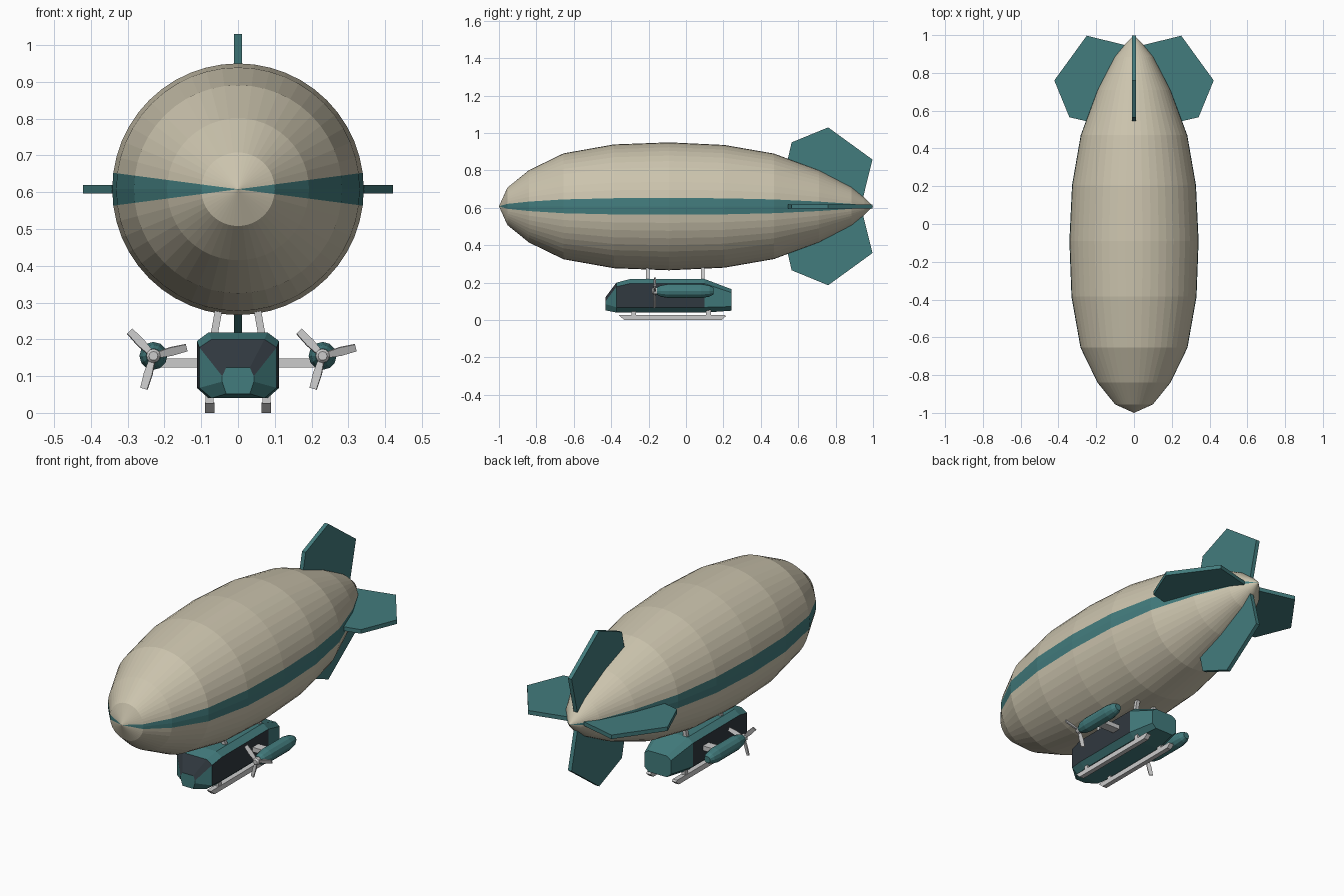
import bpy, bmesh, math
from mathutils import Vector, Matrix

if "Cube" in bpy.data.objects:
    bpy.data.objects.remove(bpy.data.objects["Cube"])


def material(name, rgb):
    m = bpy.data.materials.new(name)
    m.diffuse_color = (*rgb, 1)
    m.use_nodes = True
    m.node_tree.nodes["Principled BSDF"].inputs["Base Color"].default_value = m.diffuse_color
    return m


BEIGE = material("canvas", (0.60, 0.55, 0.42))
TEAL = material("teal", (0.055, 0.20, 0.205))
DARK = material("dark_glass", (0.03, 0.04, 0.05))


def loft(name, rings, mats=(), pick=None):
    """Join equal-length point rings; pick(row, column) gives the material slot."""
    bm = bmesh.new()
    rows = [[bm.verts.new(p) for p in r] for r in rings]
    n = len(rows[0])
    for i in range(len(rows) - 1):
        for j in range(n):
            k = (j + 1) % n
            f = bm.faces.new((rows[i][j], rows[i][k], rows[i + 1][k], rows[i + 1][j]))
            if pick:
                f.material_index = pick(i, j)
    bm.faces.new(rows[0])
    bm.faces.new(rows[-1])
    bmesh.ops.remove_doubles(bm, verts=bm.verts, dist=0.0005)
    bmesh.ops.recalc_face_normals(bm, faces=bm.faces)
    me = bpy.data.meshes.new(name)
    bm.to_mesh(me)
    bm.free()
    for m in mats:
        me.materials.append(m)
    ob = bpy.data.objects.new(name, me)
    bpy.context.collection.objects.link(ob)
    return ob


def lathe(name, profile, n, cx, cz, mats=(), pick=None):
    """Turn a (y, radius) profile about an axis along y."""
    rings = [[(cx + r * math.cos(2 * math.pi * j / n), y, cz + r * math.sin(2 * math.pi * j / n))
              for j in range(n)] for y, r in profile]
    return loft(name, rings, mats, pick)


def plate(name, outline, t, mat=None):
    """Extrude a (y, z) outline to thickness t along x."""
    return loft(name, [[(s * t / 2, y, z) for y, z in outline] for s in (-1, 1)], [mat] if mat else [])


def beam(name, a, b, wx, wy, wz):
    """Four-sided beam between two points."""
    ring = [(-1, -1), (1, -1), (1, 1), (-1, 1)]
    if wz:   # runs along x
        pts = [[(p[0], p[1] + u * wy / 2, p[2] + v * wz / 2) for u, v in ring] for p in (a, b)]
    else:    # runs along z
        pts = [[(p[0] + u * wx / 2, p[1] + v * wy / 2, p[2]) for u, v in ring] for p in (a, b)]
    return loft(name, pts)


# Gas envelope with a coloured stripe on each side
ZC = 0.608
hull = [(-1, 0), (-0.955, 0.1), (-0.84, 0.193), (-0.655, 0.283), (-0.385, 0.331), (-0.09, 0.342),
        (0.205, 0.328), (0.47, 0.282), (0.71, 0.193), (0.885, 0.102), (0.955, 0.045), (1, 0)]
lathe("envelope", hull, 48, 0, ZC, (BEIGE, TEAL), lambda i, j: int(j in (47, 0, 23, 24)))

# Four tail fins
fin = [(0.50, 0.06), (0.565, 0.342), (0.76, 0.422), (0.997, 0.25), (0.945, 0.04)]
for k, side in enumerate(("top", "right", "bottom", "left")):
    ob = plate("fin_" + side, fin, 0.022, TEAL)
    ob.data.transform(Matrix.Translation((0, 0, ZC)) @ Matrix.Rotation(k * math.pi / 2, 4, "Y"))


# Gondola: eight-sided sections, with dark glazing on sides and windscreen
def section(y, w, wt, z0, z1, z2, z3):
    return [(-wt, y, z0), (wt, y, z0), (w, y, z1), (w, y, z2),
            (wt, y, z3), (-wt, y, z3), (-w, y, z2), (-w, y, z1)]


def glazing(i, j):
    if i == 0:
        return int(j in (3, 4, 5))
    return int(i in (1, 2) and j in (2, 6))


loft("gondola", [section(-0.43, 0.043, 0.032, 0.052, 0.085, 0.1, 0.123),
                 section(-0.372, 0.105, 0.072, 0.04, 0.068, 0.178, 0.2),
                 section(-0.30, 0.112, 0.08, 0.04, 0.068, 0.195, 0.219),
                 section(0.10, 0.112, 0.08, 0.04, 0.068, 0.195, 0.219),
                 section(0.243, 0.08, 0.055, 0.05, 0.072, 0.147, 0.165)], (TEAL, DARK), glazing)

# Parts on both sides
skid = [(-0.36, 0.027), (-0.33, 0), (0.19, 0), (0.213, 0.02), (0.205, 0.028)]
pod = [(-0.155, 0.02), (-0.135, 0.03), (-0.09, 0.038), (0.08, 0.038), (0.125, 0.03), (0.147, 0.018)]
for s, side in ((-1, "left"), (1, "right")):
    # Landing skid and its posts
    plate("skid_" + side, skid, 0.026).data.transform(Matrix.Translation((s * 0.077, 0, 0)))
    for y, end in ((-0.28, "front"), (0.12, "rear")):
        beam(f"skid_post_{end}_{side}", (s * 0.077, y, 0.02), (s * 0.077, y, 0.06), 0.022, 0.025, 0)
    # Slanted struts up to the envelope
    for y, end in ((-0.205, "front"), (0.09, "rear")):
        beam(f"hanger_{end}_{side}", (s * 0.066, y, 0.205), (s * 0.05, y, 0.295), 0.02, 0.02, 0)
    # Engine outrigger and pod
    beam("outrigger_" + side, (s * 0.09, -0.01, 0.136), (s * 0.23, -0.01, 0.136), 0, 0.05, 0.025)
    lathe("engine_" + side, pod, 12, s * 0.23, 0.155, [TEAL])
    # Propeller hub with three pitched blades
    lathe("propeller_hub_" + side, [(-0.182, 0.012), (-0.174, 0.019), (-0.15, 0.019)], 12, s * 0.23, 0.155)
    for k in range(3):
        blade = loft(f"propeller_blade_{k + 1}_{side}",
                     [[(x, -0.003, -w), (x, -0.003, w), (x, 0.003, w), (x, 0.003, -w)]
                      for x, w in ((0.01, 0.008), (0.05, 0.012), (0.093, 0.010))])
        blade.data.transform(Matrix.Translation((s * 0.23, -0.168, 0.155))
                             @ Matrix.Rotation(-math.radians(14 + 120 * k), 4, "Y")
                             @ Matrix.Rotation(math.radians(20), 4, "X"))
